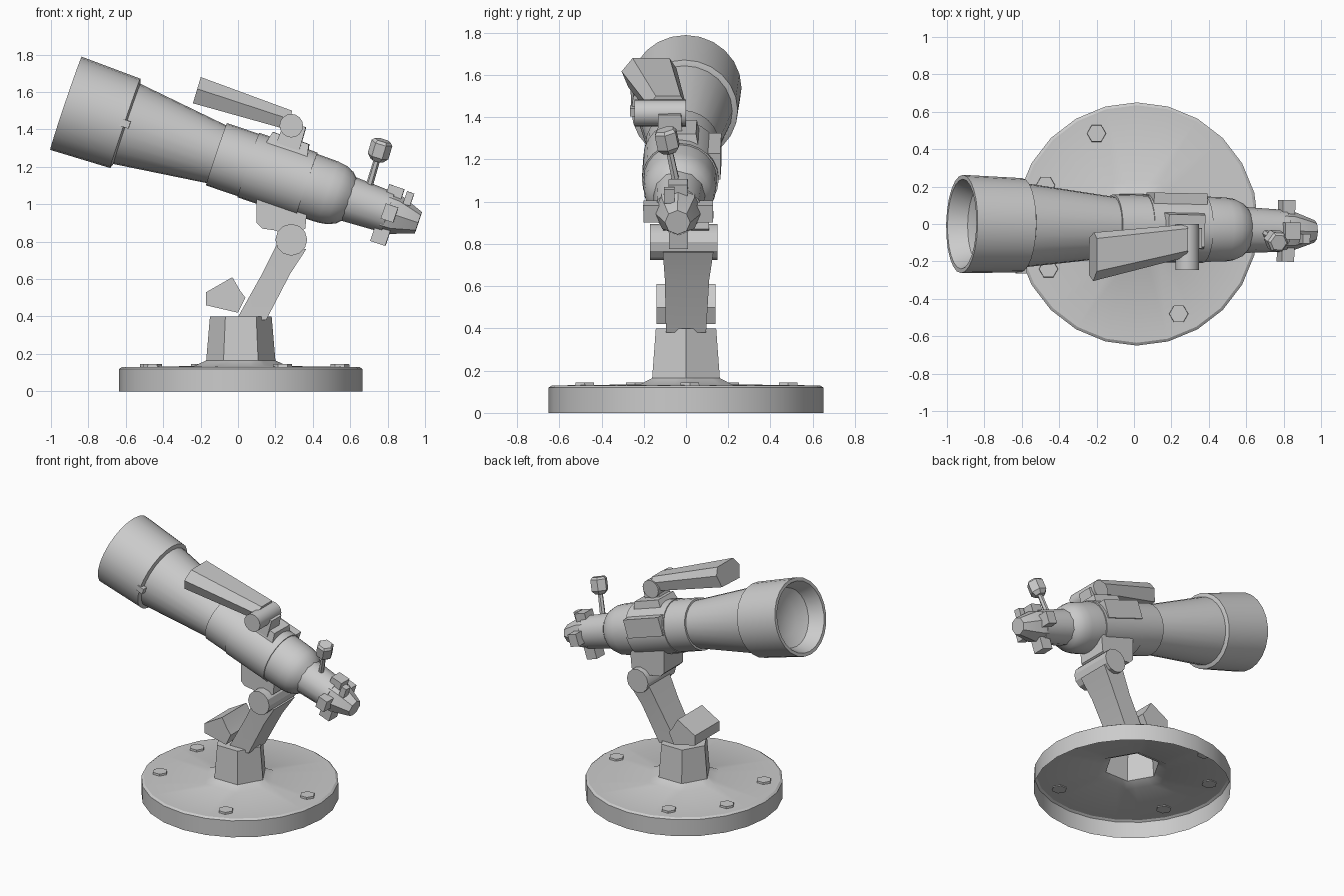
import bpy, bmesh, math
from mathutils import Vector, Matrix

cube = bpy.data.objects.get("Cube")
if cube:
    bpy.data.objects.remove(cube, do_unlink=True)

grey = bpy.data.materials.new("plain grey")
grey.use_nodes = True
grey.diffuse_color = (0.6, 0.6, 0.6, 1)
grey.node_tree.nodes["Principled BSDF"].inputs["Base Color"].default_value = (0.6, 0.6, 0.6, 1)

# Sighting axis frame: local x = side, y = up, z = distance from the open end
START, END = Vector((-0.92, 0.0, 1.54)), Vector((0.97, -0.04, 0.90))
axis = (END - START).normalized()
side = Vector((0, 0, 1)).cross(axis).normalized()
up = axis.cross(side)
TUBE = Matrix((side, up, axis)).transposed().to_4x4()
TUBE.translation = START


def loft(name, rings, caps=(True, True), frame=Matrix(), angle=30):
    """Skin a list of equal-length rings of points."""
    bm = bmesh.new()
    loops = [[bm.verts.new(frame @ Vector(p)) for p in ring] for ring in rings]
    n = len(loops[0])
    for a, b in zip(loops, loops[1:]):
        for i in range(n):
            j = (i + 1) % n
            bm.faces.new((a[i], a[j], b[j], b[i]))
    if caps[0]:
        bm.faces.new(loops[0])
    if caps[1]:
        bm.faces.new(loops[-1])
    bmesh.ops.recalc_face_normals(bm, faces=bm.faces)
    mesh = bpy.data.meshes.new(name)
    bm.to_mesh(mesh)
    bm.free()
    mesh.materials.append(grey)
    obj = bpy.data.objects.new(name, mesh)
    bpy.context.collection.objects.link(obj)
    bpy.ops.object.select_all(action='DESELECT')
    obj.select_set(True)
    bpy.context.view_layer.objects.active = obj
    bpy.ops.object.shade_smooth_by_angle(angle=math.radians(angle))
    return obj


def ring(r, z, n=24, corners=0):
    """Circle, or a polygon with the given corner count sampled at n points."""
    pts = []
    for i in range(n):
        a = math.tau * i / n
        rad = r
        if corners:
            step = math.tau / corners
            rad = r * math.cos(step / 2) / math.cos(a % step - step / 2)
        pts.append((rad * math.cos(a), rad * math.sin(a), z))
    return pts


def lathe(name, profile, n=24, frame=TUBE, caps=(True, True)):
    return loft(name, [ring(r, t, n) for t, r in profile], caps, frame)


def prism(name, outline, y0, y1, angle=20):
    return loft(name, [[(x, y, z) for x, z in outline] for y in (y0, y1)], angle=angle)


def box(name, center, size, frame=TUBE, taper=1.0):
    cx, cy, cz = center
    sx, sy, sz = (s / 2 for s in size)
    corners = ((-1, -1), (1, -1), (1, 1), (-1, 1))
    low = [(cx + a * sx, cy - sy, cz + b * sz) for a, b in corners]
    high = [(cx + a * sx * taper, cy + sy, cz + b * sz * taper) for a, b in corners]
    return loft(name, [low, high], frame=frame)


# Hollow base disc flaring into a hexagonal column, open underneath
BASE = Matrix.Translation((0.015, 0, 0))
loft("base_and_column", [
    ring(0.65, 0), ring(0.65, 0.12), ring(0.635, 0.13),
    ring(0.25, 0.135, corners=6), ring(0.185, 0.165, corners=6),
    ring(0.165, 0.40, corners=6)], (False, True), BASE)

# Hexagonal bolts
for i, deg in enumerate((2, 114, 157, 207, 295)):
    a = math.radians(deg)
    place = BASE @ Matrix.Translation((0.53 * math.cos(a), 0.53 * math.sin(a), 0))
    lathe(f"base_bolt_{i + 1}", [(0.125, 0.052), (0.145, 0.05)], 6, place)

# Leaning arm, counterweight, pivot and cradle
loft("arm", [
    [(-0.01, -0.095, 0.38), (0.15, -0.095, 0.38), (0.15, 0.095, 0.38), (-0.01, 0.095, 0.38)],
    [(0.13, -0.1, 0.63), (0.28, -0.1, 0.63), (0.28, 0.11, 0.63), (0.13, 0.11, 0.63)],
    [(0.21, -0.11, 0.79), (0.365, -0.11, 0.76), (0.365, 0.13, 0.76), (0.21, 0.13, 0.79)]])
prism("counterweight", [(-0.17, 0.53), (-0.17, 0.46), (0.0, 0.42),
                        (0.04, 0.5), (0.01, 0.54), (-0.03, 0.61)], -0.14, 0.14)
PIVOT = Matrix.Translation((0.285, 0, 0.81)) @ Matrix.Rotation(-math.pi / 2, 4, 'X')
lathe("pivot", [(-0.17, 0.085), (0.15, 0.085)], 12, PIVOT)
prism("cradle", [(0.1, 1.06), (0.1, 0.9), (0.13, 0.87), (0.2, 0.86), (0.27, 0.82),
                 (0.36, 0.87), (0.37, 0.98), (0.33, 1.03)], -0.11, 0.11)

# Main tube: recessed hood, long taper, collar, body and rounded shoulder
lathe("hood", [(0.15, 0.02), (0.14, 0.12), (0.10, 0.2), (0.015, 0.232), (0.0, 0.24),
               (0.0, 0.263), (0.335, 0.252), (0.345, 0.225)])
lathe("long_tube", [(0.33, 0.228), (0.85, 0.163)])
lathe("collar", [(0.85, 0.15), (0.85, 0.176), (1.03, 0.176)])
lathe("body", [(1.02, 0.17), (1.35, 0.175), (1.48, 0.172), (1.53, 0.165),
               (1.575, 0.145), (1.61, 0.11)])
lathe("band", [(1.03, 0.182), (1.36, 0.182)])
box("band_plate", (0.135, 0.06, 1.19), (0.11, 0.13, 0.3))
box("hood_peg", (-0.235, 0.0, 0.34), (0.045, 0.04, 0.05))

# Eyepiece with crossed bars
lathe("eyepiece_neck", [(1.55, 0.125), (1.82, 0.112)], 12)
box("eyepiece_bar_upright", (0, -0.015, 1.82), (0.09, 0.32, 0.085))
box("eyepiece_bar_cross", (0, 0, 1.83), (0.33, 0.085, 0.07))
lathe("eyepiece_cone", [(1.80, 0.112), (1.86, 0.108), (1.99, 0.06)], 8)
box("eyepiece_knob", (-0.04, 0.105, 1.90), (0.05, 0.07, 0.04))

# Small lever with a block head
LEVER = Matrix.Translation((0.69, -0.04, 1.06)) @ Vector((0.07, -0.05, 0.235)).to_track_quat('Z', 'Y').to_matrix().to_4x4()
lathe("lever_stem", [(0, 0.02), (0.2, 0.017)], 6, LEVER)
lathe("lever_head", [(0.185, 0.035), (0.21, 0.058), (0.285, 0.058), (0.3, 0.045)], 6, LEVER)

# Sight mount, hinge and tapered six-sided sight
box("sight_plate", (-0.01, 0.17, 1.2), (0.2, 0.08, 0.24), taper=0.85)
box("sight_post", (-0.05, 0.225, 1.2), (0.12, 0.13, 0.13), taper=0.9)
HINGE = Matrix.Translation((0.285, 0, 1.42)) @ Matrix.Rotation(-math.pi / 2, 4, 'X')
lathe("sight_hinge", [(-0.245, 0.063), (0.0, 0.063)], 16, HINGE)


def sight_ring(center, width, height):
    shape = ((-1, 0.1), (-0.6, 1), (0.75, 1), (1, 0.3), (0.8, -0.9), (-0.75, -1))
    return [(center[0] + 0.3 * b * height, center[1] + a * width, center[2] + b * height)
            for a, b in shape]


loft("sight", [sight_ring((-0.22, -0.175, 1.61), 0.13, 0.07),
               sight_ring((0.275, -0.09, 1.45), 0.088, 0.05)], angle=15)
